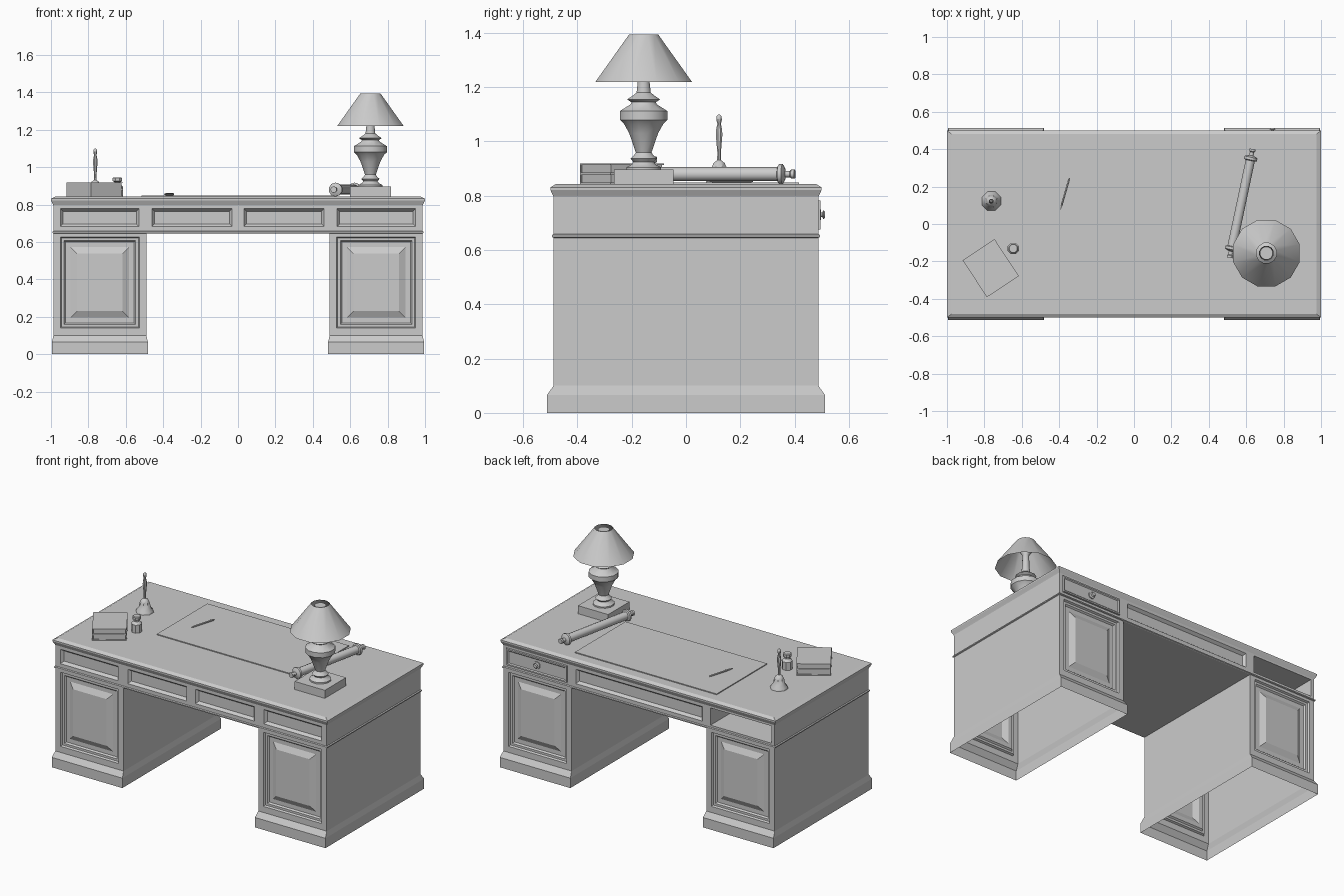
import bpy, bmesh, math
from mathutils import Matrix, Vector

if "Cube" in bpy.data.objects:
    bpy.data.objects.remove(bpy.data.objects["Cube"])

TOP = 0.843   # height of the writing surface
WY = 0.488    # half depth of the carcass


def finish(name, bm, smooth=None, mat=None):
    bmesh.ops.remove_doubles(bm, verts=bm.verts, dist=1e-5)
    bmesh.ops.recalc_face_normals(bm, faces=bm.faces)
    me = bpy.data.meshes.new(name)
    bm.to_mesh(me)
    bm.free()
    ob = bpy.data.objects.new(name, me)
    bpy.context.collection.objects.link(ob)
    if smooth:
        for p in me.polygons:
            p.use_smooth = True
        me.set_sharp_from_angle(angle=math.radians(smooth))
    if mat:
        ob.matrix_world = mat
    return ob


def loft(bm, rings, cap_start=False, cap_end=False):
    """Bridge successive closed rings of points."""
    vs = [[bm.verts.new(p) for p in r] for r in rings]
    for a, b in zip(vs, vs[1:]):
        n = len(a)
        for i in range(n):
            bm.faces.new((a[i], a[(i + 1) % n], b[(i + 1) % n], b[i]))
    if cap_start:
        bm.faces.new(vs[0][::-1])
    if cap_end:
        bm.faces.new(vs[-1])


def rect(hx, hy, z, cx=0, cy=0):
    return [(cx - hx, cy - hy, z), (cx + hx, cy - hy, z),
            (cx + hx, cy + hy, z), (cx - hx, cy + hy, z)]


def stack(name, levels, cx=0, cy=0, mat=None):
    """Solid made of stacked rectangles (half x, half y, z)."""
    bm = bmesh.new()
    loft(bm, [rect(hx, hy, z, cx, cy) for hx, hy, z in levels], True, True)
    return finish(name, bm, mat=mat)


def lathe(name, profile, n, loc, mat=None, smooth=40, start=True, end=True):
    bm = bmesh.new()
    rings = [[(r * math.cos(2 * math.pi * (i + .5) / n),
               r * math.sin(2 * math.pi * (i + .5) / n), z) for i in range(n)]
             for r, z in profile]
    loft(bm, rings, start, end)
    return finish(name, bm, smooth, mat or Matrix.Translation(loc))


def panel(bm, side, cell, hole, steps):
    """Wall cell with a moulded opening; steps are (inset, depth)."""
    def ring(x0, x1, z0, z1, d):
        y = side * (WY - d)
        return [(x0, y, z0), (x1, y, z0), (x1, y, z1), (x0, y, z1)]
    x0, x1, z0, z1 = hole
    rings = [ring(*cell, 0)]
    rings += [ring(x0 + i, x1 - i, z0 + i, z1 - i, d) for i, d in steps]
    loft(bm, rings, False, True)


# pedestals: panelled door front and back, plain sides, flared plinth, open below
DOOR = [(0, 0), (.006, .012), (.02, .012), (.028, .022), (.055, .022), (.09, .004)]
for s, label in ((-1, "left"), (1, "right")):
    bm = bmesh.new()
    a, b = .49, .987
    x0, x1 = sorted((s * a, s * b))
    h0, h1 = sorted((s * .527, s * .95))
    for side in (-1, 1):
        panel(bm, side, (x0, x1, .1, .65), (h0, h1, .14, .627), DOOR)
    for x in (x0, x1):
        bm.faces.new([bm.verts.new(p) for p in
                      ((x, -WY, .1), (x, WY, .1), (x, WY, .65), (x, -WY, .65))])
    cx, hx = (x0 + x1) / 2, (x1 - x0) / 2
    loft(bm, [rect(hx + .008, .513, 0, cx), rect(hx + .008, .513, .065, cx),
              rect(hx, WY, .1, cx)])
    finish(label + "_pedestal", bm)

# drawer frieze
bm = bmesh.new()
Z0, Z1, H0, H1 = .65, .805, .683, .778
RECESS = [(0, 0), (.004, .005), (.014, .018)]
DRAWER = [(0, 0), (0, .006), (.003, .006), (.003, -.008), (.012, -.008), (.018, -.002)]
OPEN_BAY = [(0, 0), (0, .55)]
edges = [-.987, -.495, 0, .495, .987]
holes = [(-.95, -.53), (-.46, -.032), (.032, .46), (.53, .95)]
for i, (h0, h1) in enumerate(holes):
    panel(bm, -1, (edges[i], edges[i + 1], Z0, Z1), (h0, h1, H0, H1), RECESS)
panel(bm, 1, (.495, .987, Z0, Z1), (.52, .962, .672, .785), DRAWER)
panel(bm, 1, (-.495, .495, Z0, Z1), (-.46, .46, H0, H1), RECESS)
panel(bm, 1, (-.987, -.495, Z0, Z1), (-.962, -.52, .672, .785), OPEN_BAY)
for x in (-.987, .987):
    bm.faces.new([bm.verts.new(p) for p in
                  ((x, -WY, Z0), (x, WY, Z0), (x, WY, Z1), (x, -WY, Z1))])
finish("drawer_frieze", bm)

# bead moulding (also the kneehole ceiling) and tabletop
stack("bead_moulding", [(.987, .488, .645), (.993, .494, .648), (.993, .494, .655), (.987, .488, .659)])
stack("tabletop", [(.987, .488, .797), (.99, .491, .803), (1, .5, .822), (1, .5, .831), (.975, .48, TOP)])
stack("blotter", [(.515, .262, TOP), (.515, .262, TOP + .006)], 0, .155)

# drawer knob
lathe("drawer_knob", [(.024, -.008), (.024, .002), (.009, .004), (.009, .009), (.017, .012), (.012, .018)],
      10, None, Matrix.Translation((.74, .494, .73)) @ Matrix.Rotation(-math.pi / 2, 4, 'X'))

# table lamp
LX, LY = .708, -.156
stack("lamp_base", [(.11, .11, TOP), (.11, .11, .896)], LX, LY)
lathe("lamp_body", [(.066, .896), (.066, .905), (.046, .915), (.04, .925), (.05, .937), (.036, .95),
                    (.03, .96), (.055, 1.03), (.075, 1.065), (.091, 1.08), (.091, 1.112), (.05, 1.137),
                    (.047, 1.145), (.063, 1.155), (.04, 1.17), (.027, 1.18), (.022, 1.225), (.02, 1.3),
                    (.04, 1.33), (.035, 1.385)], 12, (LX, LY, 0))
lathe("lamp_shade", [(.184, 1.22), (.055, 1.395)], 12, (LX, LY, 0), start=False, end=False)

# stacked books: covers, page block and spine
BOOK = Matrix.Translation((-.766, -.236, 0)) @ Matrix.Rotation(math.radians(33.5), 4, 'Z')
for i, label in enumerate(("lower", "upper")):
    z = TOP + i * .038
    for part, a, b in (("bottom_cover", 0, .005), ("top_cover", .033, .038)):
        stack(f"{label}_book_{part}", [(.1025, .118, z + a), (.1025, .118, z + b)], mat=BOOK)
    stack(f"{label}_book_pages", [(.097, .112, z + .005), (.097, .112, z + .033)], mat=BOOK)
    stack(f"{label}_book_spine", [(.003, .118, z + .005), (.003, .118, z + .033)], -.0995, 0, mat=BOOK)

# ink bottle
lathe("ink_bottle", [(.033, 0), (.033, .052), (.018, .068), (.018, .078), (.027, .082), (.027, .098), (.022, .102)],
      8, (-.645, -.131, TOP))

# hand bell
lathe("hand_bell", [(.055, 0), (.052, .01), (.037, .03), (.031, .06), (.022, .078), (.008, .088), (.007, .115),
                    (.013, .18), (.012, .2), (.007, .222), (.011, .235), (.01, .25), (.004, .256)],
      8, (-.763, .122, TOP))


def along(p, q):
    """Matrix placing the z axis from p towards q."""
    p, q = Vector(p), Vector(q)
    return Matrix.Translation(p) @ (q - p).to_track_quat('Z', 'Y').to_matrix().to_4x4()


# pen on the blotter
lathe("pen", [(.001, 0), (.006, .025), (.006, .17), (.004, .178)], 6, None,
      along((-.394, .075, .855), (-.345, .246, .855)))

# rolled scroll with turned end caps
half = [(.017, .297), (.017, .285), (.012, .28), (.012, .262), (.026, .258), (.037, .252), (.037, .238), (.026, .234)]
profile = [(r, -d) for r, d in half] + [(r, d) for r, d in reversed(half)]
lathe("scroll", profile, 10, None, along((.573, .11, TOP + .037), (.635, .402, TOP + .037)), 40)
